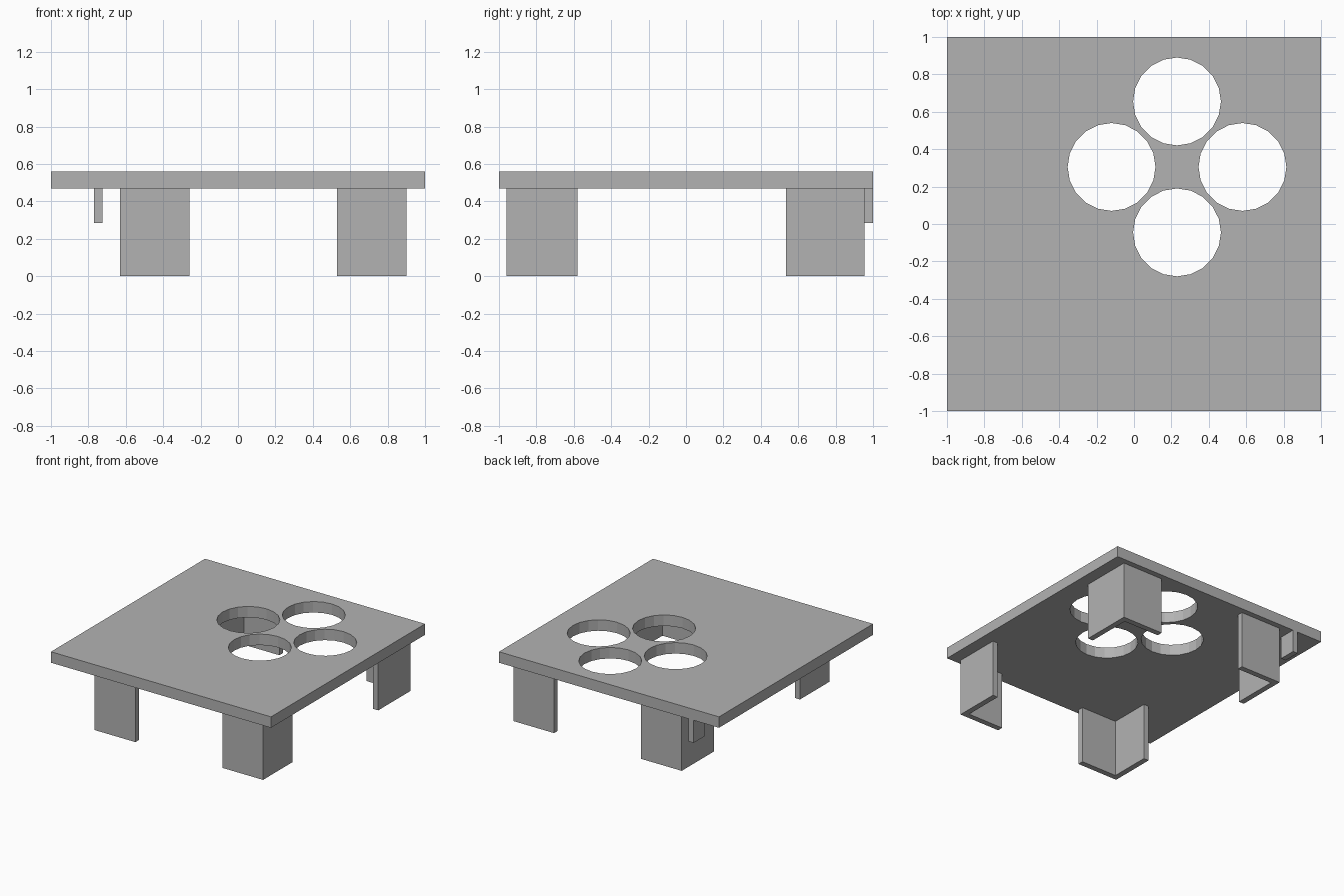
import bpy
import bmesh
from math import radians
from mathutils import Matrix, Vector

cube = bpy.data.objects.get("Cube")
if cube:
    bpy.data.objects.remove(cube, do_unlink=True)

TOP, UNDER = 0.56, 0.47      # slab heights
PLATE = 0.046                # thickness of the leg plates

grey = bpy.data.materials.new("plain grey")
grey.use_nodes = True
colour = (0.45, 0.45, 0.45, 1)
grey.diffuse_color = colour
grey.node_tree.nodes["Principled BSDF"].inputs["Base Color"].default_value = colour


def add_object(name, bm):
    bmesh.ops.recalc_face_normals(bm, faces=bm.faces)
    mesh = bpy.data.meshes.new(name)
    bm.to_mesh(mesh)
    bm.free()
    mesh.materials.append(grey)
    obj = bpy.data.objects.new(name, mesh)
    bpy.context.scene.collection.objects.link(obj)
    return obj


def box(name, low, high):
    low, high = Vector(low), Vector(high)
    bm = bmesh.new()
    bmesh.ops.create_cube(bm, size=1)
    bmesh.ops.scale(bm, vec=high - low, verts=bm.verts)
    bmesh.ops.translate(bm, vec=(low + high) / 2, verts=bm.verts)
    return add_object(name, bm)


def angle_leg(name, corner, ends):
    """Upright L-section: outer corner, and where each arm ends in x and y."""
    (cx, cy), (ex, ey) = corner, ends
    ix = cx + (PLATE if ex > cx else -PLATE)
    iy = cy + (PLATE if ey > cy else -PLATE)
    profile = [(cx, cy), (ex, cy), (ex, iy), (ix, iy), (ix, ey), (cx, ey)]
    bm = bmesh.new()
    face = bm.faces.new([bm.verts.new((x, y, 0)) for x, y in profile])
    grown = bmesh.ops.extrude_face_region(bm, geom=[face], use_keep_orig=True)
    raised = [v for v in grown["geom"] if isinstance(v, bmesh.types.BMVert)]
    bmesh.ops.translate(bm, vec=(0, 0, UNDER), verts=raised)
    return add_object(name, bm)


# Square slab with a cluster of four round holes
slab = box("slab", (-1, -1, UNDER), (1, 1, TOP))
bm = bmesh.new()
for dx, dy in ((1, 0), (-1, 0), (0, 1), (0, -1)):
    centre = Matrix.Translation((0.23 + 0.35 * dx, 0.305 + 0.35 * dy, 0.5))
    bmesh.ops.create_cone(bm, cap_ends=True, segments=20, radius1=0.235,
                          radius2=0.235, depth=0.5, matrix=centre)
cutter = add_object("hole_cutter", bm)
cutter.hide_render = True
cut = slab.modifiers.new("holes", "BOOLEAN")
cut.operation = "DIFFERENCE"
cut.solver = "EXACT"
cut.object = cutter
bpy.context.view_layer.objects.active = slab
bpy.ops.object.modifier_apply(modifier=cut.name)
bpy.data.objects.remove(cutter, do_unlink=True)

# Four angle legs, set off-centre to the slab
for x_name, x, x_end in (("right", -0.63, -0.26), ("left", 0.90, 0.53)):
    for y_name, y, y_end in (("front", -0.96, -0.58), ("back", 0.955, 0.535)):
        angle_leg(f"{y_name}_{x_name}_leg", (x, y), (x_end, y_end))

# Small hanging tab at the back edge
box("back_tab", (-0.77, 0.86, 0.285), (-0.725, 1, UNDER))
